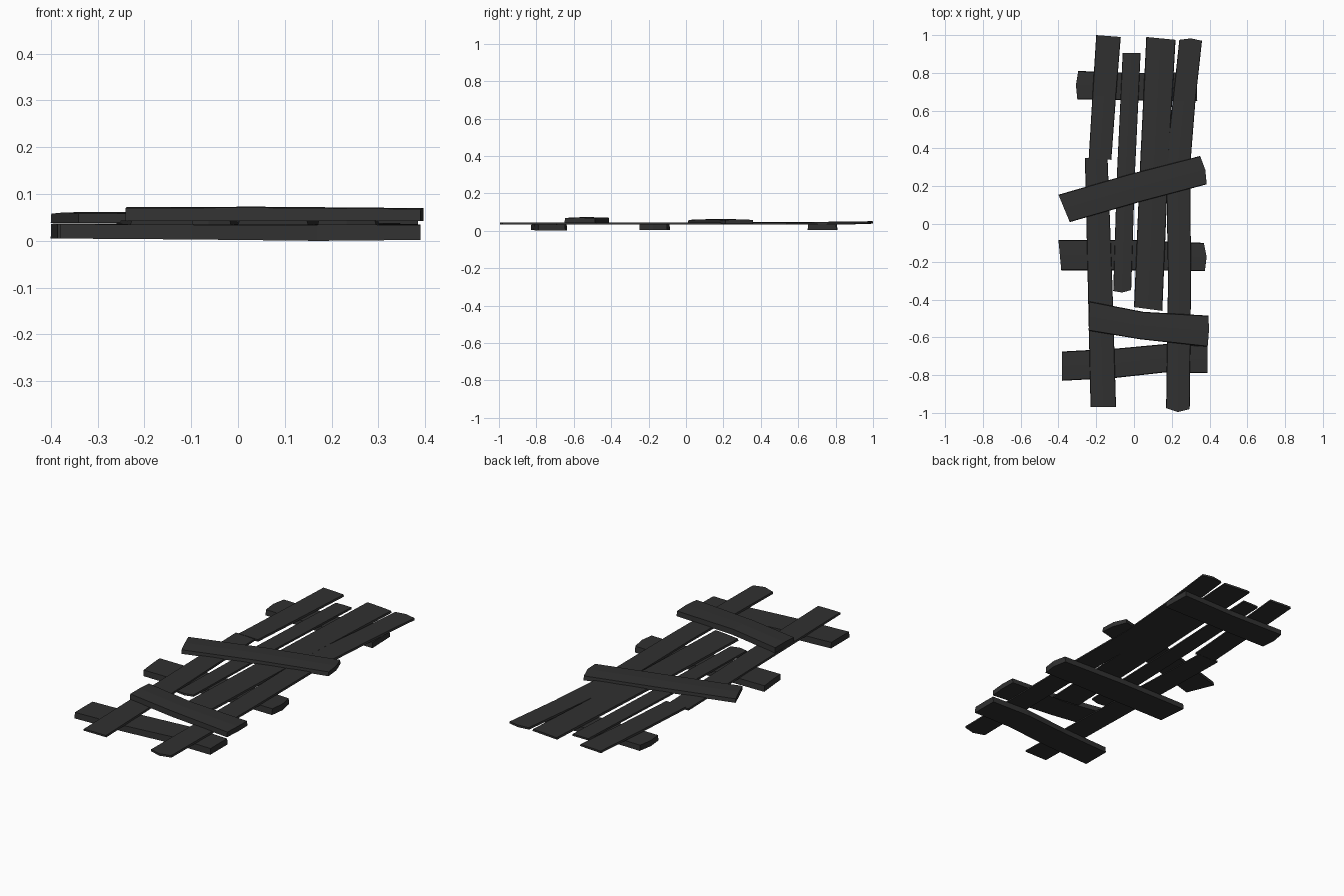
import bpy, bmesh
from mathutils import Vector

wood = bpy.data.materials.new("dark_wood")
wood.diffuse_color = (0.03, 0.03, 0.03, 1)


def plank(name, stations, ends=(0, 0), crown=0.001):
    """stations: (xa, ya, xb, yb, z_low, z_high), the two long edges at each cut.
    ends push the middle of the first / last cut outwards."""
    bm = bmesh.new()
    mids = [Vector(((s[0] + s[2]) / 2, (s[1] + s[3]) / 2)) for s in stations]
    rings = []
    for i, s in enumerate(stations):
        a, b, mid = Vector(s[0:2]), Vector(s[2:4]), mids[i].copy()
        if i == 0:
            mid += (mids[0] - mids[1]).normalized() * ends[0]
        if i == len(stations) - 1:
            mid += (mids[-1] - mids[-2]).normalized() * ends[1]
        inset = (b - a) * 0.02
        low, high = s[4], s[5]
        ring = [(a, low), (mid, low), (b, low),
                (b - inset, high), (mid, high + crown), (a + inset, high)]
        rings.append([bm.verts.new((p.x, p.y, z)) for p, z in ring])
    for r, q in zip(rings, rings[1:]):
        for k in range(6):
            n = (k + 1) % 6
            bm.faces.new((r[k], r[n], q[n], q[k]))
    for r in (rings[0], rings[-1]):
        bm.faces.new((r[0], r[1], r[4], r[5]))
        bm.faces.new((r[1], r[2], r[3], r[4]))
    bmesh.ops.recalc_face_normals(bm, faces=bm.faces)
    me = bpy.data.meshes.new(name)
    bm.to_mesh(me)
    bm.free()
    me.materials.append(wood)
    bpy.context.collection.objects.link(bpy.data.objects.new(name, me))


# Long boards, running front to back
plank("long_board_left_rear", [
    (-0.20, 1.0, -0.07, 0.99, 0.040, 0.050),
    (-0.22, 0.68, -0.095, 0.68, 0.036, 0.046),
    (-0.24, 0.345, -0.12, 0.34, 0.035, 0.045)])
plank("long_board_left_front", [
    (-0.26, 0.35, -0.14, 0.35, 0.034, 0.043),
    (-0.245, -0.30, -0.115, -0.30, 0.034, 0.043),
    (-0.23, -0.97, -0.095, -0.97, 0.034, 0.043)])
plank("long_board_narrow", [
    (-0.06, 0.905, 0.035, 0.905, 0.034, 0.043),
    (-0.09, 0.27, 0.005, 0.27, 0.034, 0.043),
    (-0.11, -0.355, -0.015, -0.35, 0.034, 0.043)], (0, 0.01))
plank("long_board_wide", [
    (0.065, 0.99, 0.22, 0.975, 0.037, 0.047),
    (0.03, 0.27, 0.18, 0.27, 0.034, 0.044),
    (0.0, -0.44, 0.15, -0.46, 0.034, 0.044)])
plank("long_board_right", [
    (0.24, 0.975, 0.36, 0.97, 0.038, 0.048),
    (0.205, 0.65, 0.325, 0.65, 0.035, 0.045),
    (0.17, 0.33, 0.298, 0.31, 0.034, 0.044),
    (0.18, -0.30, 0.302, -0.30, 0.034, 0.044),
    (0.17, -0.975, 0.295, -0.98, 0.034, 0.044)], (0.01, 0.018))

# Cross boards underneath
plank("under_board_rear", [
    (-0.295, 0.81, -0.30, 0.66, 0.005, 0.034),
    (0.02, 0.80, 0.02, 0.655, 0.004, 0.034),
    (0.33, 0.805, 0.335, 0.65, 0.004, 0.034)], (0.01, 0))
plank("under_board_middle", [
    (-0.40, -0.085, -0.385, -0.245, 0.005, 0.036),
    (0.0, -0.085, 0.0, -0.245, 0.003, 0.035),
    (0.37, -0.10, 0.375, -0.25, 0.003, 0.035)], (0, 0.012))
plank("under_board_front", [
    (-0.38, -0.675, -0.38, -0.83, 0.005, 0.036),
    (-0.10, -0.66, -0.10, -0.815, 0.003, 0.034),
    (0.17, -0.635, 0.17, -0.785, 0.0, 0.034),
    (0.39, -0.645, 0.39, -0.79, 0.002, 0.034)])

# Cross boards nailed on top
plank("top_board_middle", [
    (-0.40, 0.155, -0.34, 0.01, 0.038, 0.058),
    (-0.02, 0.265, 0.025, 0.115, 0.041, 0.060),
    (0.35, 0.36, 0.385, 0.21, 0.036, 0.058)], (0, 0.01), 0.003)
plank("top_board_front", [
    (-0.235, -0.41, -0.24, -0.565, 0.042, 0.070),
    (0.05, -0.465, 0.03, -0.61, 0.042, 0.071),
    (0.395, -0.485, 0.39, -0.65, 0.042, 0.068)], (0, 0.004), 0.002)
